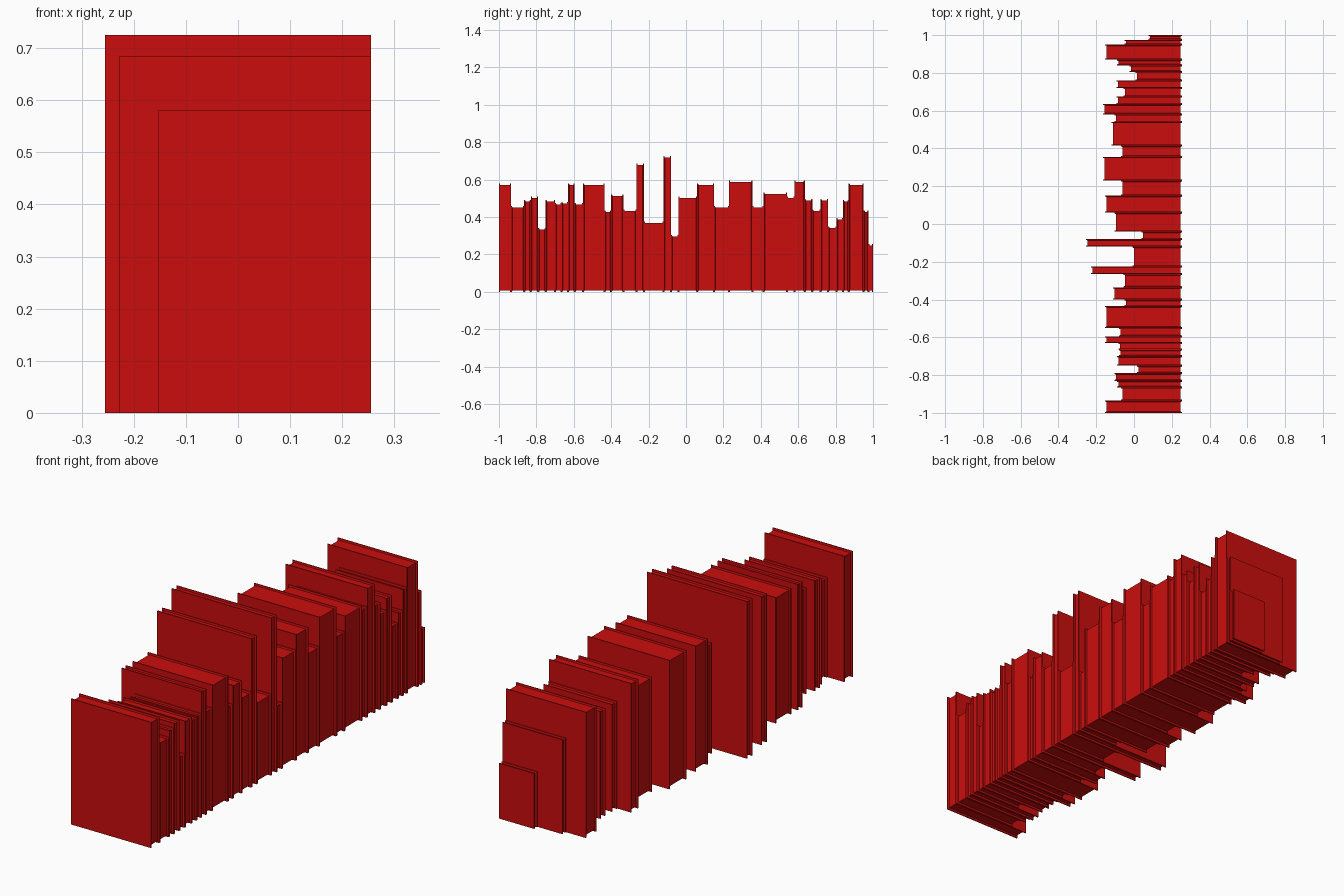
import bpy
import bmesh

cube = bpy.data.objects.get("Cube")
if cube:
    bpy.data.objects.remove(cube, do_unlink=True)

# Single red for covers and pages
red = bpy.data.materials.new("red")
red.use_nodes = True
colour = (0.6, 0.004, 0.004, 1)
red.diffuse_color = colour
red.node_tree.nodes["Principled BSDF"].inputs["Base Color"].default_value = colour

SPINE = 0.255     # all spines line up on this x
RATIO = 0.704     # book depth relative to its height
COVER = 0.005     # cover thickness
LIP = 0.008       # how far the pages sit inside the covers

# Far edge (y) and height of each book, front to back
BOOKS = [
    (-.935, .58), (-.865, .46), (-.83, .49), (-.79, .51), (-.75, .34),
    (-.7, .49), (-.665, .475), (-.63, .48), (-.595, .58), (-.55, .475),
    (-.435, .58), (-.4, .435), (-.335, .52), (-.265, .44), (-.225, .685),
    (-.12, .375), (-.08, .725), (-.04, .305), (.06, .51), (.15, .58),
    (.23, .46), (.355, .595), (.415, .46), (.54, .53), (.58, .51),
    (.635, .595), (.675, .495), (.72, .44), (.76, .495), (.805, .35),
    (.84, .395), (.87, .49), (.95, .58), (.975, .435), (1, .255),
]


def make_book(name, y0, y1, height):
    """Loft rectangles along y: cover, recessed pages, cover."""
    x0 = SPINE - RATIO * height
    sections = [
        (y0, 0), (y0 + COVER, 0), (y0 + COVER * 1.3, LIP),
        (y1 - COVER * 1.3, LIP), (y1 - COVER, 0), (y1, 0),
    ]
    bm = bmesh.new()
    rings = []
    for y, i in sections:
        corners = [(x0 + i, i), (SPINE - i, i),
                   (SPINE - i, height - i), (x0 + i, height - i)]
        rings.append([bm.verts.new((x, y, z)) for x, z in corners])
    for a, b in zip(rings, rings[1:]):
        for k in range(4):
            n = (k + 1) % 4
            bm.faces.new((a[k], a[n], b[n], b[k]))
    bm.faces.new(rings[0])
    bm.faces.new(rings[-1])
    bmesh.ops.recalc_face_normals(bm, faces=bm.faces)
    mesh = bpy.data.meshes.new(name)
    bm.to_mesh(mesh)
    bm.free()
    mesh.materials.append(red)
    bpy.context.collection.objects.link(bpy.data.objects.new(name, mesh))


# Row of books standing side by side
start = -1
for number, (end, height) in enumerate(BOOKS, 1):
    make_book(f"book_{number}", start, end, height)
    start = end
